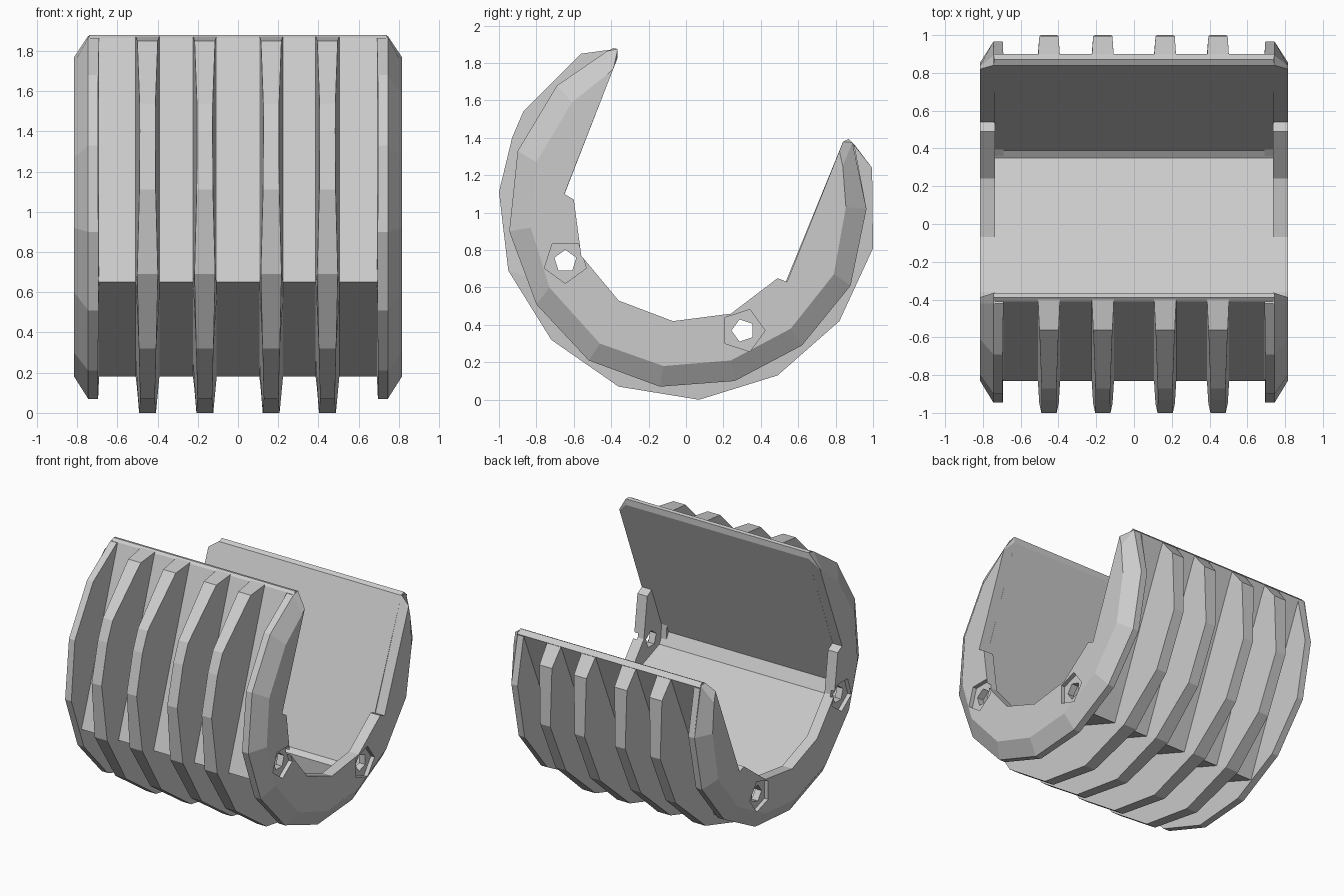
import bpy, bmesh, math
from mathutils import Vector

if "Cube" in bpy.data.objects:
    bpy.data.objects.remove(bpy.data.objects["Cube"])

grey = bpy.data.materials.new("plain_grey")
grey.use_nodes = True
colour = (0.6, 0.6, 0.6, 1)
grey.diffuse_color = colour
grey.node_tree.nodes["Principled BSDF"].inputs["Base Color"].default_value = colour


def finish(name, bm):
    bmesh.ops.remove_doubles(bm, verts=bm.verts, dist=0.0005)
    bmesh.ops.recalc_face_normals(bm, faces=bm.faces)
    mesh = bpy.data.meshes.new(name)
    bm.to_mesh(mesh)
    bm.free()
    mesh.materials.append(grey)
    ob = bpy.data.objects.new(name, mesh)
    bpy.context.collection.objects.link(ob)
    return ob


def loft(name, layers):
    """Solid through (x, side profile) layers that share a point count."""
    bm = bmesh.new()
    rings = [[bm.verts.new((x, y, z)) for y, z in pts] for x, pts in layers]
    n = len(rings[0])
    for a, b in zip(rings, rings[1:]):
        for i in range(n):
            j = (i + 1) % n
            bm.faces.new((a[i], a[j], b[j], b[i]))
    bm.faces.new(rings[0])
    bm.faces.new(rings[-1])
    return finish(name, bm)


# Tilted U-shaped shell: outer path, then inner path with small corner chamfers
shell_out = [(-.41, 1.865), (-.83, .65), (.40, .18), (.90, 1.365)]
shell_in = [(.87, 1.395), (.84, 1.38), (.39, .28), (.35, .255), (-.74, .665),
            (-.785, .75), (-.365, 1.83), (-.365, 1.875), (-.39, 1.88)]
loft("shell", [(x, shell_out + shell_in) for x in (-.74, .74)])


def root(p):
    """Nearest point on the outside of the shell."""
    p = Vector(p)
    best = None
    for a, b in zip(shell_out, shell_out[1:]):
        a, b = Vector(a), Vector(b)
        t = max(0, min(1, (p - a).dot(b - a) / (b - a).length_squared))
        q = a.lerp(b, t)
        if best is None or (p - q).length < (p - best).length:
            best = q
    return best


def rib(name, x, arc, width, draft):
    """Drafted fin that stands on the shell and ends on an outer arc."""
    bm = bmesh.new()
    rows = []
    for p in arc:
        q = root(p)
        tip = width - draft * (Vector(p) - q).length
        rows.append([bm.verts.new((x + s * w, *c)) for s, w, c in
                     ((-1, width, q), (-1, tip, p), (1, tip, p), (1, width, q))])
    for a, b in zip(rows, rows[1:]):
        for i in range(4):
            j = (i + 1) % 4
            bm.faces.new((a[i], a[j], b[j], b[i]))
    bm.faces.new(rows[0])
    bm.faces.new(rows[-1])
    return finish(name, bm)


# Four fins
fin_arc = [(-.40, 1.872), (-.56, 1.85), (-.87, 1.54), (-.93, 1.40), (-1, 1.11),
           (-.95, .69), (-.72, .32), (-.36, .07), (.07, 0), (.49, .13),
           (.82, .42), (1, .81), (.995, 1.24), (.885, 1.38)]
for k, x in enumerate((-.45, -.165, .165, .445)):
    rib(f"fin_{k + 1}", x, fin_arc, .059, .06)

# End plates with a bevelled rim and a stepped opening
rim = [(-.365, 1.83), (-.365, 1.875), (-.42, 1.865), (-.69, 1.68), (-.90, 1.33),
       (-.945, .90), (-.80, .51), (-.52, .21), (-.14, .07), (.26, .10),
       (.62, .29), (.88, .61), (.965, 1.02), (.89, 1.375), (.84, 1.38)]
face = [(-.392, 1.76), (-.388, 1.77), (-.42, 1.74), (-.61, 1.59), (-.80, 1.27),
        (-.83, .92), (-.73, .60), (-.46, .30), (-.12, .18), (.24, .21),
        (.56, .38), (.79, .67), (.855, 1.03), (.838, 1.25), (.82, 1.33)]
opening = [(.54, .63), (.49, .65), (.24, .46), (-.07, .42),
           (-.36, .53), (-.56, .77), (-.60, 1.07), (-.65, 1.10)]


def pentagon(centre, r, start):
    return [(centre[0] + r * math.cos(math.radians(start + 72 * i)),
             centre[1] + r * math.sin(math.radians(start + 72 * i)))
            for i in range(5)]


def cut(ob, cutter):
    cutter.hide_render = True
    mod = ob.modifiers.new("cut", "BOOLEAN")
    mod.operation = "DIFFERENCE"
    mod.solver = "EXACT"
    mod.object = cutter
    bpy.context.view_layer.objects.active = ob
    bpy.ops.object.modifier_apply(modifier=mod.name)
    bpy.data.objects.remove(cutter)


for side, s in (("left", 1), ("right", -1)):
    plate = loft(f"{side}_end_plate", [(s * .735, rim + opening),
                                       (s * .745, rim + opening),
                                       (s * .815, face + opening)])
    rib(f"{side}_rim", s * .718, rim[2:-1], .027, .02)
    # Screw holes in shallow pentagonal recesses
    for centre, turn in (((-.645, .74), -90), ((.305, .37), -72)):
        cut(plate, loft("recess_cutter", [(s * x, pentagon(centre, .118, turn))
                                          for x in (.785, .9)]))
        cut(plate, loft("hole_cutter", [(s * x, pentagon(centre, .062, turn + 180))
                                        for x in (.6, .9)]))
